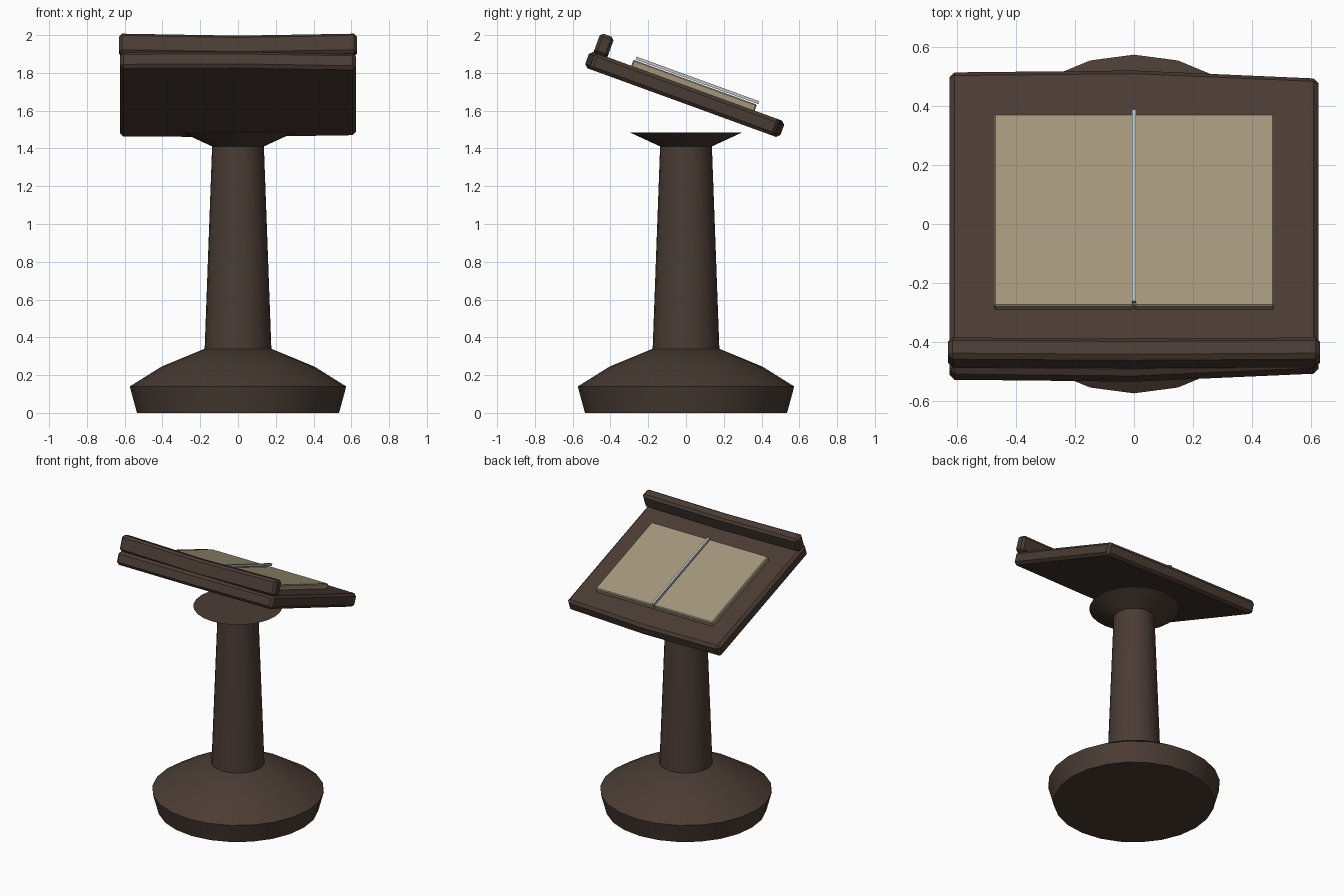
import bpy, bmesh, math
from mathutils import Matrix, Vector

if "Cube" in bpy.data.objects:
    bpy.data.objects.remove(bpy.data.objects["Cube"])


def material(name, rgb):
    m = bpy.data.materials.new(name)
    m.diffuse_color = (*rgb, 1)
    m.use_nodes = True
    m.node_tree.nodes["Principled BSDF"].inputs["Base Color"].default_value = m.diffuse_color
    return m


WOOD = material("dark_wood", (0.068, 0.045, 0.034))
PAPER = material("old_paper", (0.37, 0.305, 0.2))
SILVER = material("pale_metal", (0.50, 0.54, 0.58))

TILT = Matrix.Translation((0, -0.007, 1.686)) @ Matrix.Rotation(math.radians(-20), 4, 'X')


def finish(name, bm, mat):
    bmesh.ops.recalc_face_normals(bm, faces=bm.faces)
    me = bpy.data.meshes.new(name)
    bm.to_mesh(me)
    bm.free()
    me.materials.append(mat)
    ob = bpy.data.objects.new(name, me)
    bpy.context.collection.objects.link(ob)
    return ob


def lathe(name, profile, sides, mat):
    bm = bmesh.new()
    rings = []
    for r, z in profile:
        rings.append([bm.verts.new((r * math.sin(2 * math.pi * i / sides),
                                    r * math.cos(2 * math.pi * i / sides), z))
                      for i in range(sides)])
    for a, b in zip(rings, rings[1:]):
        for i in range(sides):
            j = (i + 1) % sides
            bm.faces.new((a[i], a[j], b[j], b[i]))
    bm.faces.new(rings[0])
    bm.faces.new(rings[-1])
    ob = finish(name, bm, mat)
    bpy.context.view_layer.objects.active = ob
    ob.select_set(True)
    bpy.ops.object.shade_smooth_by_angle(angle=math.radians(24))
    ob.select_set(False)


def board(name, size, centre, mat, bevel, warp=None):
    """Bevelled box in the tilted frame, cut at the middle and optionally warped."""
    bm = bmesh.new()
    bmesh.ops.create_cube(bm, size=1, matrix=Matrix.Diagonal((*size, 1)))
    if bevel:
        bmesh.ops.bevel(bm, geom=bm.edges[:], offset=bevel, segments=1,
                        affect='EDGES', profile=0.5)
    if warp:
        bmesh.ops.bisect_plane(bm, geom=bm.verts[:] + bm.edges[:] + bm.faces[:],
                               plane_co=(0, 0, 0), plane_no=(1, 0, 0))
        for v in bm.verts:
            v.co = warp(v.co.copy())
    for v in bm.verts:
        v.co = TILT @ (v.co + Vector(centre))
    return finish(name, bm, mat)


def slab_warp(c):
    # ends are hewn slightly shorter than the middle
    k = 1 - (0.085 * c.x if c.x > 0 else -0.02 * c.x)
    return Vector((c.x, c.y * k, c.z))


def lip_warp(c):
    # sags a little in the middle
    return Vector((c.x, c.y, c.z + 0.018 * abs(c.x) - 0.008))


# turned pedestal
lathe("foot", [(0.535, 0), (0.573, 0.14), (0.405, 0.245), (0.175, 0.34)], 24, WOOD)
lathe("column", [(0.177, 0.33), (0.137, 1.415)], 24, WOOD)
lathe("collar", [(0.135, 1.41), (0.298, 1.485)], 24, WOOD)

# tilted reading desk and its raised ledge
board("desk_slab", (1.25, 1.10, 0.092), (0, 0, 0), WOOD, 0.018, slab_warp)
board("ledge", (1.26, 0.078, 0.112), (0, -0.491, 0.096), WOOD, 0.016, lip_warp)

# open pages and centre strip
for side, sx in (("left", -1), ("right", 1)):
    board(side + "_page", (0.474, 0.695, 0.04), (sx * 0.237, 0.03, 0.06), PAPER, 0.006)
board("centre_strip", (0.015, 0.69, 0.016), (0, 0.038, 0.093), SILVER, 0)
